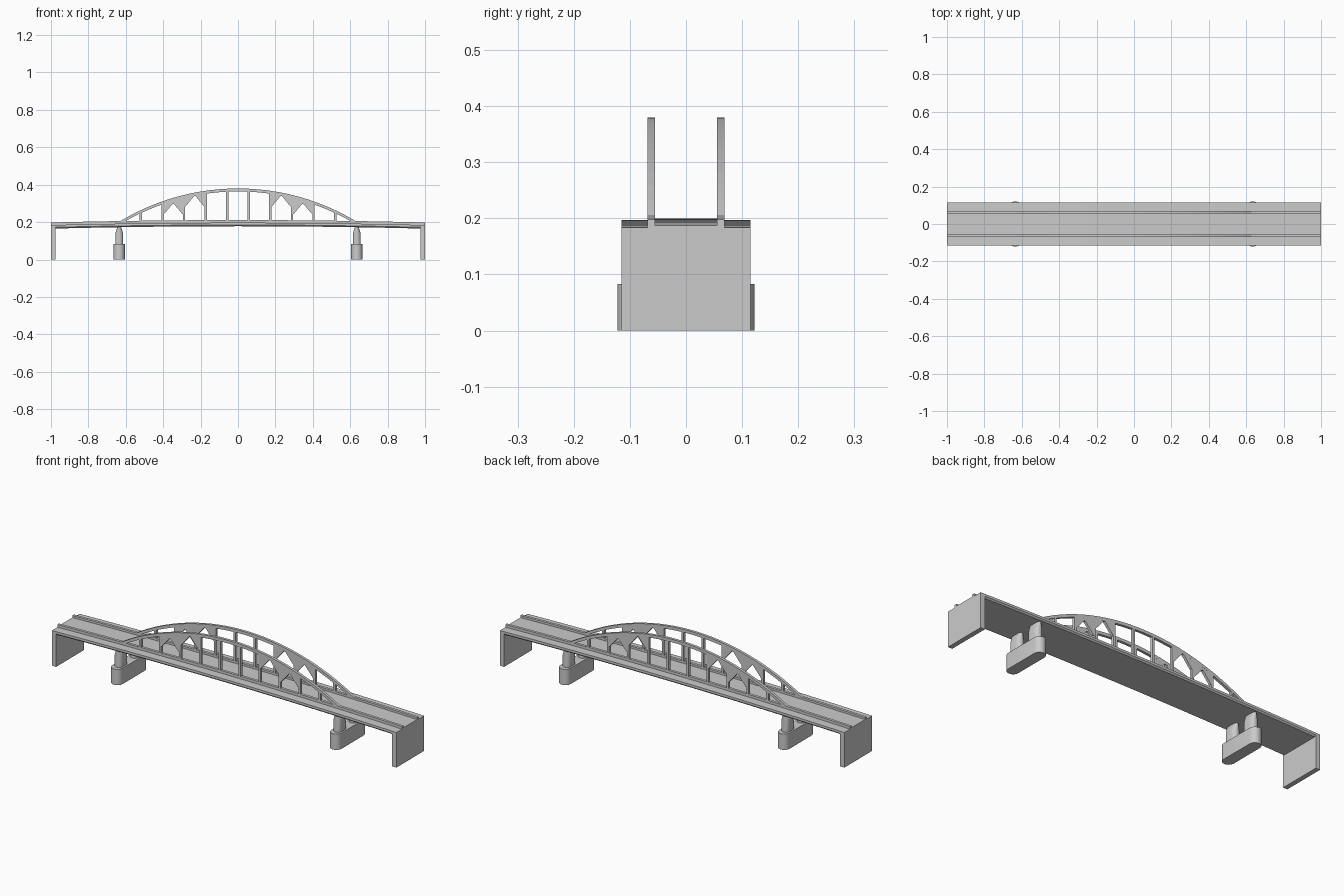
import bpy, bmesh, math

if "Cube" in bpy.data.objects:
    bpy.data.objects.remove(bpy.data.objects["Cube"])

SPRING, RISE, BASE = 0.635, 0.178, 0.202
R = (SPRING**2 + RISE**2) / (2 * RISE)
ARCH_Y, RIB_W = 0.062, 0.014


def camber(x):
    return 0.013 * (1 - x * x)


def arch_z(x):
    return BASE + RISE - R + math.sqrt(R * R - x * x)


def finish(name, bm):
    bmesh.ops.recalc_face_normals(bm, faces=bm.faces)
    me = bpy.data.meshes.new(name)
    bm.to_mesh(me)
    bm.free()
    ob = bpy.data.objects.new(name, me)
    bpy.context.collection.objects.link(ob)
    return ob


def loft(name, rings):
    """Closed solid through equal-sized rings of points."""
    bm = bmesh.new()
    vs = [[bm.verts.new(p) for p in r] for r in rings]
    n = len(vs[0])
    for a, b in zip(vs, vs[1:]):
        for i in range(n):
            j = (i + 1) % n
            bm.faces.new((a[i], a[j], b[j], b[i]))
    bm.faces.new(vs[0])
    bm.faces.new(vs[-1])
    return finish(name, bm)


def prism(name, pts, y, width):
    """Front-view (x, z) outline given thickness in y."""
    return loft(name, [[(x, yy, z) for x, z in pts] for yy in (y - width / 2, y + width / 2)])


def along_deck(name, profile, segs=16):
    """Cross-section (y, z) swept along the cambered deck."""
    xs = [-1 + 2 * i / segs for i in range(segs + 1)]
    return loft(name, [[(x, y, z + camber(x)) for y, z in profile] for x in xs])


def stadium(cx, cy, z, half_x, half_y, nose, n=10):
    """Pill-shaped ring, with rounded noses facing +y and -y."""
    pts = []
    for s in (1, -1):
        for i in range(n + 1):
            a = math.pi * i / n
            pts.append((cx + s * half_x * math.cos(a),
                        cy + s * (half_y - nose + nose * math.sin(a)), z))
    return pts


# Deck slab with raised carriageway and kerbs
along_deck("deck", [(-0.115, 0.184), (-0.115, 0.172), (-0.108, 0.165), (0.108, 0.165),
                    (0.115, 0.172), (0.115, 0.184), (0.056, 0.184), (0.056, 0.187),
                    (-0.056, 0.187), (-0.056, 0.184)])
for side, s in (("front", -1), ("back", 1)):
    y = s * ARCH_Y
    a, b = y - RIB_W / 2, y + RIB_W / 2
    along_deck(side + "_kerb", [(a, 0.18), (b, 0.18), (b, 0.198), (a, 0.198)])

    # Arch rib
    xs = [SPRING * (-1 + i / 12) for i in range(25)]
    top = [(x, arch_z(x)) for x in xs]
    under = [(x, arch_z(x) - 0.016) for x in reversed(xs)]
    prism(side + "_arch", top + under, y, RIB_W)

    # Hangers
    posts = [-0.52, -0.404, -0.289, -0.173, -0.058, 0.058, 0.173, 0.289, 0.404, 0.52]
    for i, x in enumerate(posts):
        l, r = x - 0.006, x + 0.006
        prism(f"{side}_hanger_{i}", [(l, 0.195), (r, 0.195), (r, arch_z(r) - 0.01),
                                     (l, arch_z(l) - 0.01)], y, RIB_W)

    # Gusset plates with pointed openings below
    for m in (-1, 1):
        for k, (x0, x1, low, peak) in enumerate(((0.173, 0.289, 0.283, 0.34),
                                                 (0.289, 0.404, 0.243, 0.298))):
            xm = (x0 + x1) / 2
            pts = [(x0, low), (x0 + 0.008, low), (xm - 0.003, peak), (xm + 0.003, peak),
                   (x1 - 0.008, low), (x1, low)]
            pts += [(x, arch_z(x) - 0.008) for x in (x1, xm, x0)]
            prism(f"{side}_gusset_{'left' if m < 0 else 'right'}_{k}",
                  [(m * x, z) for x, z in pts], y, RIB_W * 0.98)

# Abutments and river piers
for side, s in (("left", -1), ("right", 1)):
    prism(side + "_abutment", [(s, 0), (s * 0.975, 0), (s * 0.975, 0.183), (s, 0.183)], 0, 0.23)
    px = s * 0.635
    parts = [loft(side + "_pier_base", [stadium(px, 0, z, 0.03, 0.122, 0.03) for z in (0, 0.083)])]
    for cy in (-0.064, 0.064):
        levels = ((0.08, 0.021), (0.138, 0.021), (0.156, 0.016), (0.174, 0.010))
        parts.append(loft(side + "_pier_column",
                          [stadium(px, cy, z, hx, 0.036, 0.02) for z, hx in levels]))
    for ob in parts:
        bpy.ops.object.select_all(action='DESELECT')
        ob.select_set(True)
        bpy.context.view_layer.objects.active = ob
        bpy.ops.object.shade_smooth_by_angle(angle=math.radians(25))
